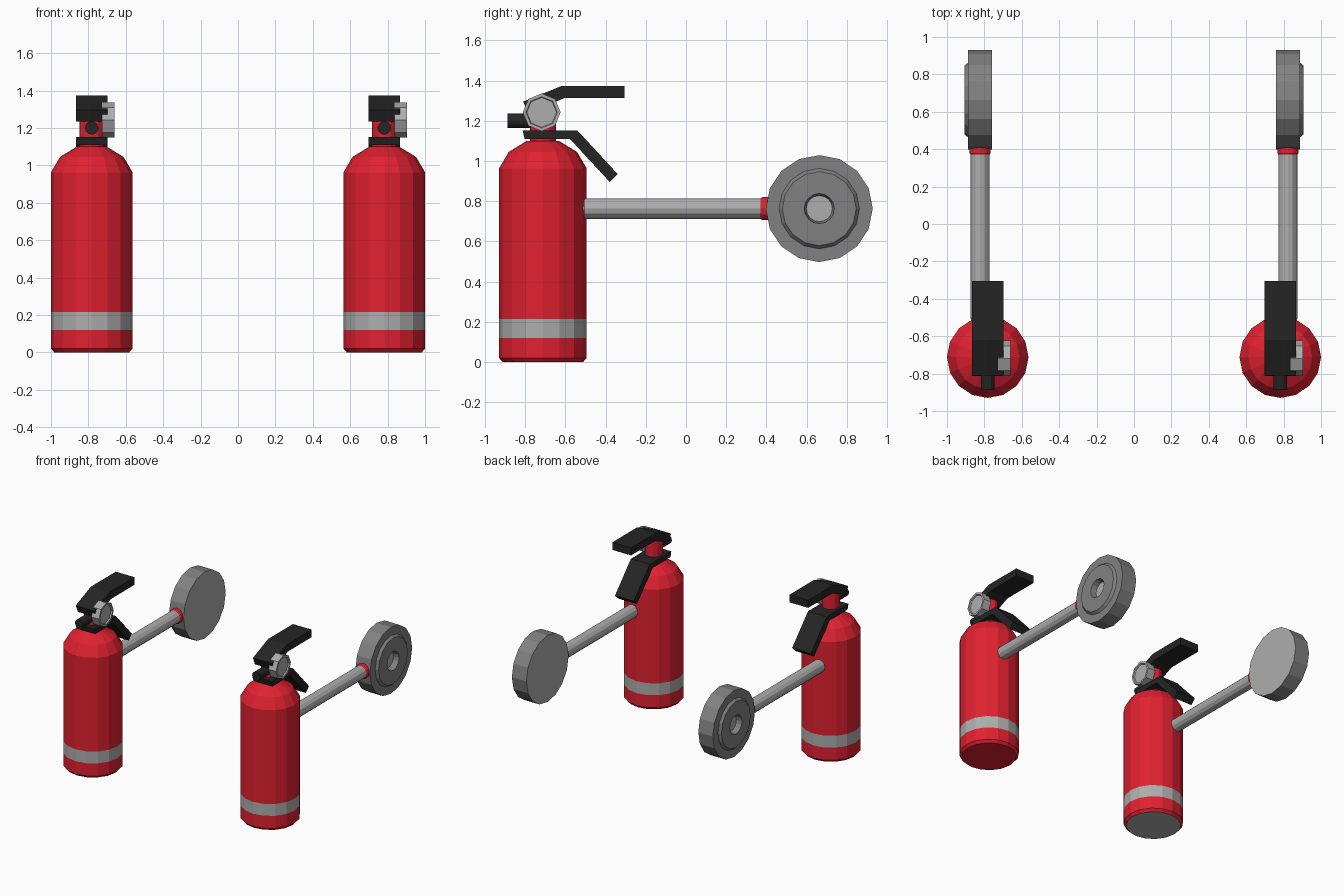
import bpy, bmesh
from math import cos, sin, pi
from mathutils import Matrix

if "Cube" in bpy.data.objects:
    bpy.data.objects.remove(bpy.data.objects["Cube"])


def material(name, rgb):
    m = bpy.data.materials.new(name)
    m.diffuse_color = (*rgb, 1)
    m.use_nodes = True
    m.node_tree.nodes["Principled BSDF"].inputs["Base Color"].default_value = m.diffuse_color
    return m


RED = material("red_paint", (0.75, 0.015, 0.03))
BLACK = material("black_plastic", (0.018, 0.018, 0.018))
DARK = material("dark_grey", (0.22, 0.22, 0.22))
GREY = material("light_grey", (0.42, 0.42, 0.42))


def finish(name, bm, mats, matrix):
    bmesh.ops.recalc_face_normals(bm, faces=bm.faces)
    mesh = bpy.data.meshes.new(name)
    bm.to_mesh(mesh)
    bm.free()
    for m in mats:
        mesh.materials.append(m)
    ob = bpy.data.objects.new(name, mesh)
    ob.matrix_world = matrix
    bpy.context.collection.objects.link(ob)
    return ob


def lathe(name, profile, sides, mats, matrix, bands={}, caps=(0, 0)):
    """Spin (radius, height) points around local z; bands maps segment -> material slot."""
    bm = bmesh.new()
    rings = [[bm.verts.new((r * cos(2 * pi * i / sides), r * sin(2 * pi * i / sides), h))
              for i in range(sides)] for r, h in profile]
    for k, (a, b) in enumerate(zip(rings, rings[1:])):
        for i in range(sides):
            j = (i + 1) % sides
            bm.faces.new((a[i], a[j], b[j], b[i])).material_index = bands.get(k, 0)
    bm.faces.new(rings[0]).material_index = caps[0]
    bm.faces.new(rings[-1]).material_index = caps[1]
    return finish(name, bm, mats, matrix)


def slab(name, profile, width, mat, matrix):
    """Extrude a (y, z) outline along x."""
    bm = bmesh.new()
    face = bm.faces.new([bm.verts.new((-width / 2, y, z)) for y, z in profile])
    out = bmesh.ops.extrude_face_region(bm, geom=[face])["geom"]
    bmesh.ops.translate(bm, vec=(width, 0, 0),
                        verts=[v for v in out if isinstance(v, bmesh.types.BMVert)])
    return finish(name, bm, [mat], matrix)


def move(x, y, z):
    return Matrix.Translation((x, y, z))


ALONG_Y = Matrix.Rotation(-pi / 2, 4, 'X')

for side, label in ((-1, "left"), (1, "right")):
    x, y = side * 0.782, -0.712
    base = move(x, y, 0)

    # tank with a grey band, and its neck
    lathe(label + "_tank",
          [(0.2, 0), (0.218, 0.02), (0.218, 0.12), (0.218, 0.215),
           (0.218, 0.963), (0.17, 1.045), (0.08, 1.1)],
          16, [RED, GREY], base, {2: 1}, caps=(1 if side < 0 else 0, 0))
    lathe(label + "_neck", [(0.065, 1.09), (0.065, 1.29)], 12, [RED], base)

    # carrying handle and squeeze lever
    slab(label + "_lever",
         [(-0.81, 1.295), (-0.62, 1.373), (-0.306, 1.373),
          (-0.306, 1.313), (-0.605, 1.313), (-0.785, 1.235)],
         0.166, BLACK, move(x, 0, 0))
    slab(label + "_handle",
         [(-0.813, 1.152), (-0.54, 1.152), (-0.34, 0.935),
          (-0.38, 0.896), (-0.578, 1.11), (-0.803, 1.11)],
         0.166, BLACK, move(x, 0, 0))

    # outlet spout and pressure gauge
    lathe(label + "_spout", [(0.036, -0.176), (0.036, 0)], 12, [BLACK],
          move(x, y, 1.2) @ ALONG_Y)
    lathe(label + "_gauge",
          [(0.094, 0.055), (0.094, 0.122), (0.078, 0.122), (0.074, 0.112)],
          8, [GREY], move(x, -0.718, 1.242) @ Matrix.Rotation(pi / 2, 4, 'Y'))

    # arm reaching back, with a red collar
    arm = side * 0.823
    lathe(label + "_arm", [(0.042, -0.515), (0.051, -0.505), (0.051, 0.45)],
          12, [GREY], move(arm, 0, 0.763) @ ALONG_Y)
    lathe(label + "_collar", [(0.05, 0.37), (0.057, 0.38), (0.057, 0.43)],
          12, [RED], move(arm, 0, 0.763) @ ALONG_Y)

    # end disc with a raised ring and hub recess on the outer side
    lathe(label + "_disc",
          [(0.266, -0.064), (0.266, 0.064), (0.2, 0.064), (0.184, 0.083),
           (0.075, 0.083), (0.065, 0.04)],
          16, [DARK, GREY], move(arm, 0.663, 0.763) @ Matrix.Rotation(side * pi / 2, 4, 'Y'),
          caps=(1, 1))
